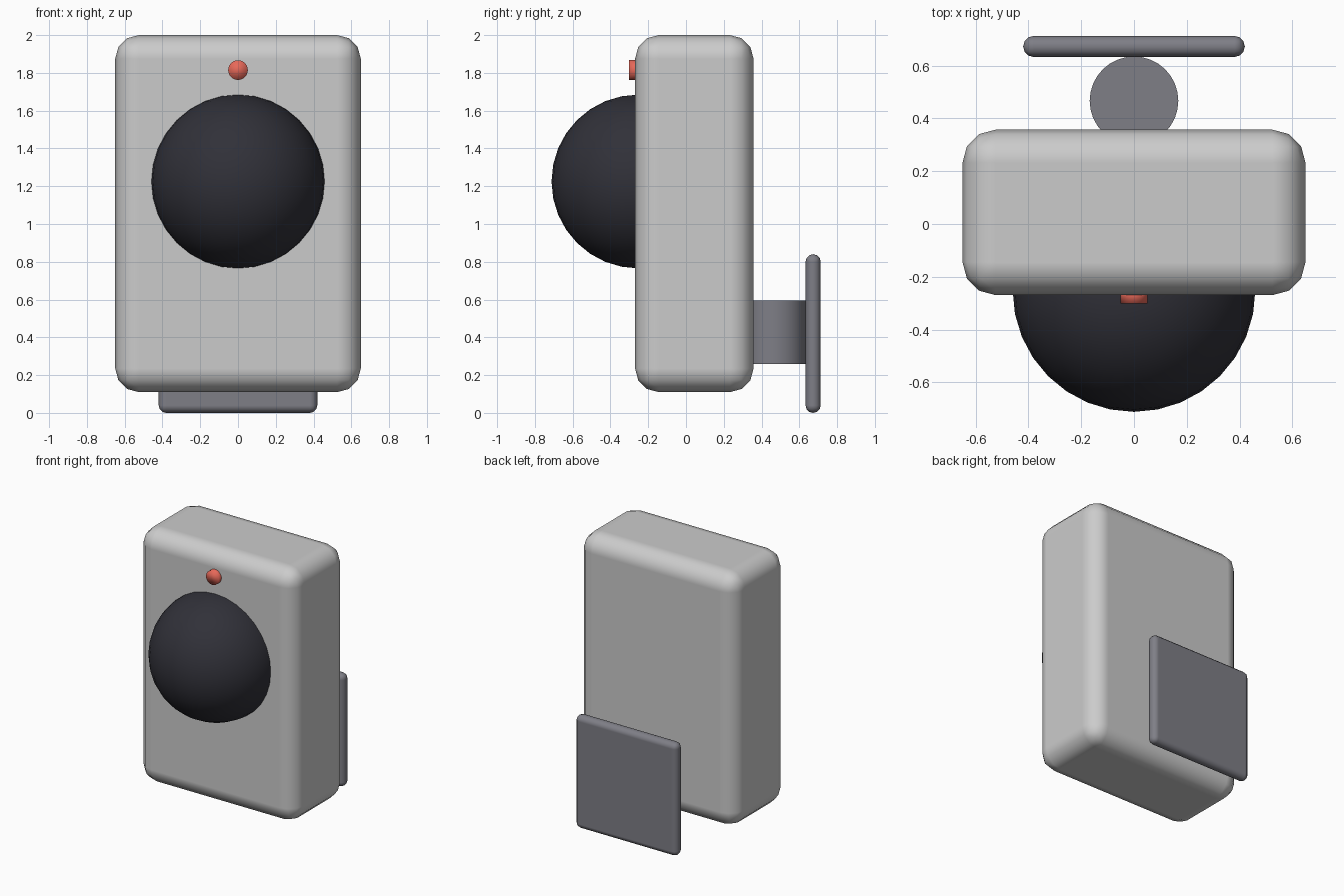
import bpy
from math import pi

if "Cube" in bpy.data.objects:
    bpy.data.objects.remove(bpy.data.objects["Cube"])


def material(name, rgb):
    m = bpy.data.materials.new(name)
    m.diffuse_color = (*rgb, 1)
    m.use_nodes = True
    m.node_tree.nodes["Principled BSDF"].inputs["Base Color"].default_value = m.diffuse_color
    return m


def finish(name, mat=None):
    ob = bpy.context.object
    ob.name = name
    if mat:
        ob.data.materials.append(mat)
    return ob


def rounded_box(name, centre, size, radius, mat=None):
    bpy.ops.mesh.primitive_cube_add(size=1, location=centre)
    ob = finish(name, mat)
    ob.scale = size
    bpy.ops.object.transform_apply(location=False, rotation=False, scale=True)
    bevel = ob.modifiers.new("round_edges", 'BEVEL')
    bevel.width = radius
    bevel.segments = 3
    bpy.ops.object.shade_smooth()
    bevel.harden_normals = True
    return ob


black = material("lens_black", (0.03, 0.03, 0.04))
dark = material("mount_grey", (0.21, 0.21, 0.24))
red = material("indicator_red", (0.8, 0.14, 0.1))

# Main housing
rounded_box("housing", (0, 0.044, 1.055), (1.3, 0.627, 1.89), 0.125)

# Dome lens, half sunk in the housing front
bpy.ops.mesh.primitive_uv_sphere_add(segments=32, ring_count=16, radius=0.46,
                                     location=(0, -0.252, 1.225))
finish("dome_lens", black)
bpy.ops.object.shade_smooth()

# Indicator light above the lens
bpy.ops.mesh.primitive_cylinder_add(vertices=32, radius=0.052, depth=0.063,
                                    location=(0, -0.27, 1.815), rotation=(pi / 2, 0, 0))
finish("indicator_light", red)
bpy.ops.object.shade_smooth()

# Upright swivel post between housing and wall plate
bpy.ops.mesh.primitive_cylinder_add(vertices=32, radius=0.168, depth=0.335,
                                    location=(0, 0.467, 0.427))
finish("swivel_post", dark)
bpy.ops.object.shade_smooth_by_angle()

# Wall plate
rounded_box("wall_plate", (0, 0.673, 0.42), (0.84, 0.08, 0.84), 0.0395, dark)
